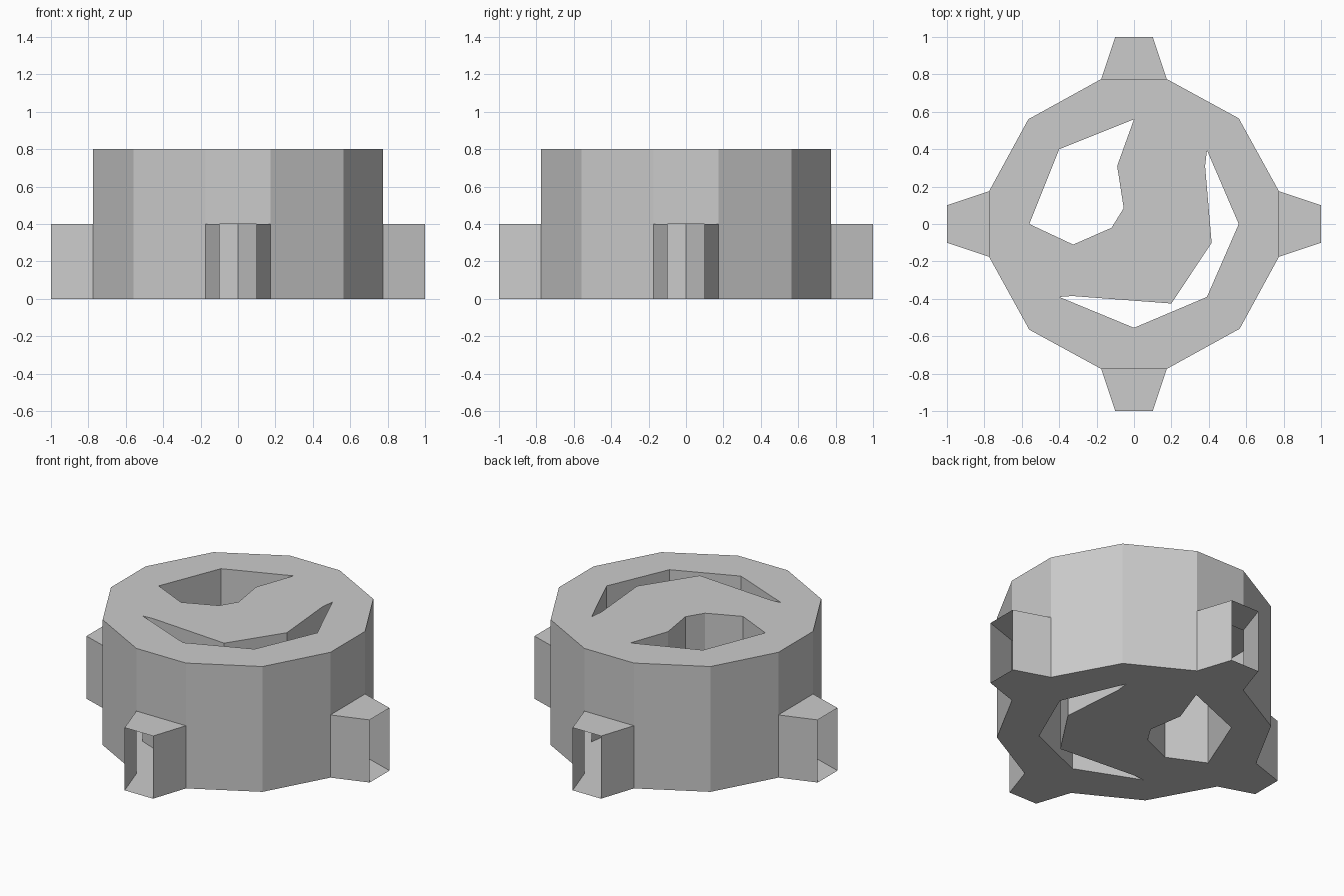
import bpy, bmesh
from mathutils import Matrix, Vector
from math import pi

if "Cube" in bpy.data.objects:
    bpy.data.objects.remove(bpy.data.objects["Cube"])

HEIGHT, TOOTH_H = 0.8, 0.4

# Outlines seen from above: outer wall (anticlockwise), openings (clockwise)
quarter = [(0.775, -0.175), (0.775, 0.175), (0.56, 0.565)]
turns = [Matrix.Rotation(i * pi / 2, 2) for i in range(4)]
outer = [tuple(m @ Vector(p)) for m in turns for p in quarter]
left_opening = [(-0.56, 0), (-0.4, 0.4), (0, 0.56), (-0.09, 0.31),
                (-0.055, 0.085), (-0.12, -0.02), (-0.325, -0.11)]
right_opening = [(0.39, 0.395), (0.56, 0), (0.39, -0.39), (0, -0.555),
                 (-0.4, -0.39), (-0.33, -0.385), (0.2, -0.425),
                 (0.415, -0.1), (0.38, 0.31)]


def finish(name, bm):
    mesh = bpy.data.meshes.new(name)
    bm.to_mesh(mesh)
    bm.free()
    obj = bpy.data.objects.new(name, mesh)
    bpy.context.collection.objects.link(obj)
    return obj


def wall(bm, a, b, z0, z1):
    bm.faces.new([bm.verts.new((*p, z)) for p, z in
                  ((a, z0), (b, z0), (b, z1), (a, z1))])


def plate(bm, z, up):
    # Flat plate with both openings left free
    edges = []
    for loop in (outer, left_opening, right_opening):
        vs = [bm.verts.new((*p, z)) for p in loop]
        edges += [bm.edges.new((vs[i - 1], vs[i])) for i in range(len(vs))]
    made = bmesh.ops.triangle_fill(bm, edges=edges, use_beauty=True,
                                   normal=(0, 0, up))["geom"]
    for f in made:
        if isinstance(f, bmesh.types.BMFace):
            f.normal_update()
            if f.normal.z * up < 0:
                f.normal_flip()


# Hollow ring body: plates, outer wall (open behind each tooth), opening walls
bm = bmesh.new()
plate(bm, 0, -1)
plate(bm, HEIGHT, 1)
for i, a in enumerate(outer):
    b = outer[(i + 1) % len(outer)]
    wall(bm, a, b, TOOTH_H if i % 3 == 0 else 0, HEIGHT)
for loop in (left_opening, right_opening):
    for i, b in enumerate(loop):
        wall(bm, loop[i - 1], b, 0, HEIGHT)
bmesh.ops.remove_doubles(bm, verts=bm.verts[:], dist=1e-4)
finish("ring_body", bm)

# Four tapered teeth, each a tube open at both ends
for side, m in zip(("right", "back", "left", "front"), turns):
    bm = bmesh.new()
    il, ol, oh, ih = [tuple(m @ Vector(p)) for p in
                      ((0.775, -0.175), (1, -0.1), (1, 0.1), (0.775, 0.175))]
    wall(bm, il, ol, 0, TOOTH_H)
    wall(bm, oh, ih, 0, TOOTH_H)
    bm.faces.new([bm.verts.new((*p, TOOTH_H)) for p in (il, ol, oh, ih)])
    bm.faces.new([bm.verts.new((*p, 0)) for p in (ih, oh, ol, il)])
    bmesh.ops.remove_doubles(bm, verts=bm.verts[:], dist=1e-4)
    finish(side + "_tooth", bm)
